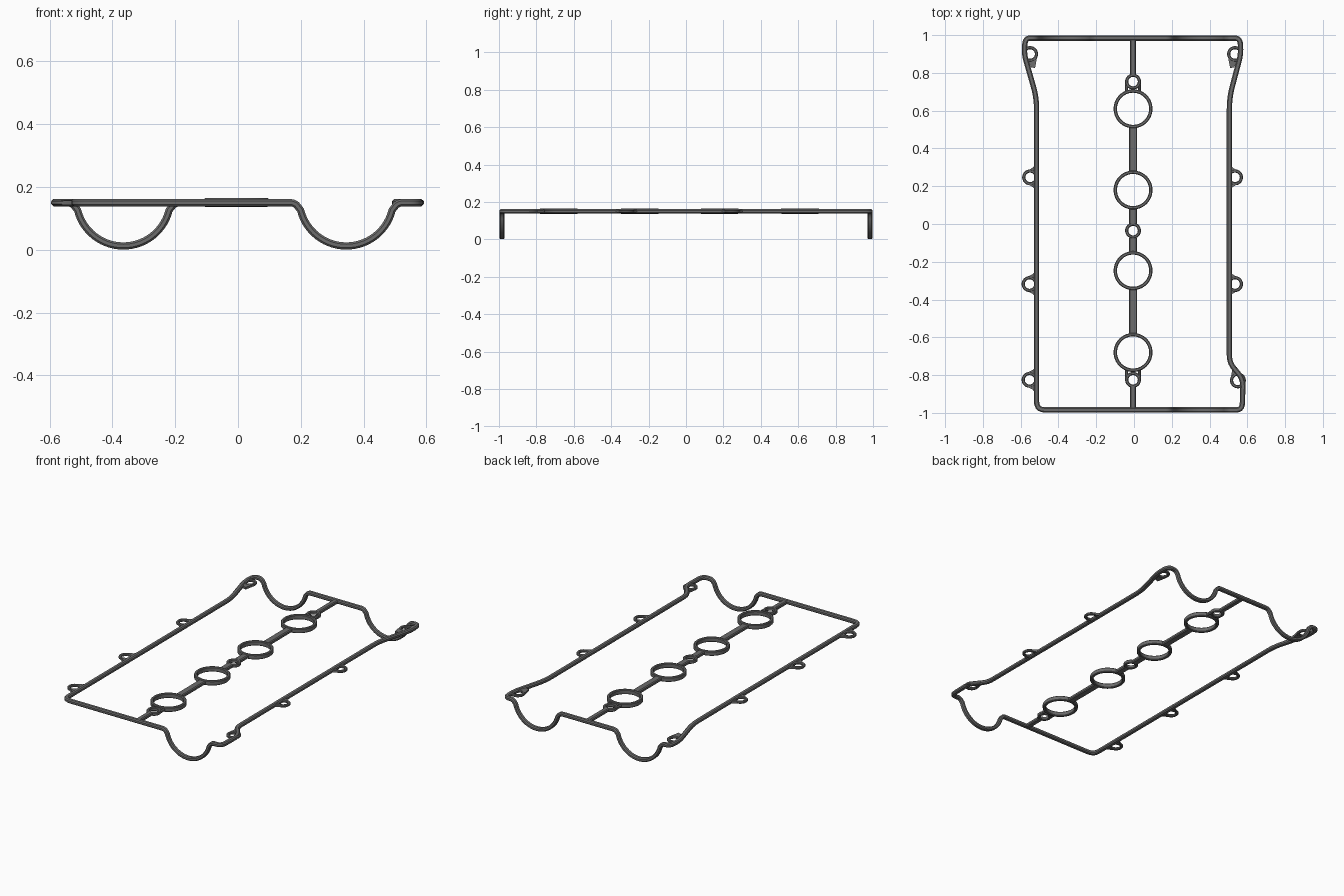
import bpy, bmesh
from math import sin, cos, pi, radians
from mathutils import Vector

cube = bpy.data.objects.get("Cube")
if cube:
    bpy.data.objects.remove(cube)

rubber = bpy.data.materials.new("dark grey rubber")
rubber.use_nodes = True
GREY = (0.15, 0.15, 0.15, 1)
rubber.diffuse_color = GREY
rubber.node_tree.nodes["Principled BSDF"].inputs["Base Color"].default_value = GREY

Z = 0.15       # mid height of the flat seal
CX = -0.005    # centre line of the middle rail


def finish(name, bm):
    bmesh.ops.recalc_face_normals(bm, faces=bm.faces)
    mesh = bpy.data.meshes.new(name)
    bm.to_mesh(mesh)
    bm.free()
    obj = bpy.data.objects.new(name, mesh)
    bpy.context.collection.objects.link(obj)
    mesh.materials.append(rubber)
    bpy.ops.object.select_all(action='DESELECT')
    obj.select_set(True)
    bpy.context.view_layer.objects.active = obj
    bpy.ops.object.shade_smooth_by_angle(angle=radians(35))
    return obj


def section(w, h, c):
    """Chamfered rectangle, w wide and h high."""
    a, b = w / 2, h / 2
    return [(a, c - b), (a, b - c), (a - c, b), (c - a, b),
            (-a, b - c), (-a, c - b), (c - a, -b), (a - c, -b)]


def loft(bm, rings, closed):
    """Skin a row of vertex loops; cap the ends if open."""
    loops = [[bm.verts.new(p) for p in ring] for ring in rings]
    n = len(loops[0])
    for i in range(len(loops) - (0 if closed else 1)):
        a, b = loops[i], loops[(i + 1) % len(loops)]
        for j in range(n):
            k = (j + 1) % n
            bm.faces.new((a[j], a[k], b[k], b[j]))
    if not closed:
        bm.faces.new(loops[0])
        bm.faces.new(loops[-1])


def fillet(points):
    """Round each (point, radius) corner of a closed path."""
    out = []
    for i, (p, r) in enumerate(points):
        a, b = points[i - 1][0], points[(i + 1) % len(points)][0]
        if r == 0:
            out.append(p)
            continue
        s = p + (a - p).normalized() * min(r, (a - p).length * 0.45)
        e = p + (b - p).normalized() * min(r, (b - p).length * 0.45)
        for t in (0, 0.2, 0.4, 0.6, 0.8, 1):
            out.append(s * (1 - t) ** 2 + p * 2 * t * (1 - t) + e * t * t)
    return out


def arch(cx, y, direction):
    """Half-round dip in an end of the seal, run along +x or -x."""
    r, top = 0.15, 0.162
    pts = [(Vector((cx - direction * (r + 0.014), y, Z)), 0.018)]
    for i in range(29):
        t = pi + radians(14) + (pi - radians(28)) * i / 28
        pts.append((Vector((cx + direction * r * cos(t), y, top + r * sin(t))), 0))
    pts.append((Vector((cx + direction * (r + 0.014), y, Z)), 0.018))
    return pts


def flat(x, y, r):
    return [(Vector((x, y, Z)), r)]


# Outer seal: one bead swept round the perimeter
END = 0.984
path = (flat(-0.516, -END, 0.045) + arch(0.345, -END, 1)
        + flat(0.573, -END, 0.04) + flat(0.577, -0.82, 0.04)
        + flat(0.505, -0.735, 0.04) + flat(0.505, 0.67, 0.06)
        + flat(0.566, 0.90, 0.04) + flat(0.562, END, 0.045)
        + arch(0.345, END, -1) + arch(-0.365, END, -1)
        + flat(-0.576, END, 0.045) + flat(-0.582, 0.90, 0.04)
        + flat(-0.516, 0.67, 0.06))
path = fillet(path)
rings = []
for i, p in enumerate(path):
    before = (p - path[i - 1]).normalized()
    after = (path[(i + 1) % len(path)] - p).normalized()
    tangent = (before + after).normalized()
    side = Vector((tangent.y, -tangent.x, 0)).normalized()
    up = side.cross(tangent)
    rings.append([p + side * u + up * v for u, v in section(0.028, 0.023, 0.006)])
bm = bmesh.new()
loft(bm, rings, True)
finish("outer_seal", bm)


def ring(name, x, y, outer, inner, height, z=Z, steps=40):
    """Round eyelet with chamfered edges."""
    bm = bmesh.new()
    mid, w = (outer + inner) / 2, outer - inner
    rows = []
    for i in range(steps):
        t = 2 * pi * i / steps
        rows.append([Vector((x + (mid + u) * cos(t), y + (mid + u) * sin(t), z + v))
                     for u, v in section(w, height, 0.004)])
    loft(bm, rows, True)
    return finish(name, bm)


def bar(name, x, y0, y1, width, height):
    """Straight rail along y."""
    bm = bmesh.new()
    loft(bm, [[Vector((x + u, y, Z + v)) for u, v in section(width, height, 0.005)]
              for y in (y0, y1)], False)
    return finish(name, bm)


def plate(name, outline, height):
    bm = bmesh.new()
    loft(bm, [[Vector((x, y, Z + s * height / 2)) for x, y in outline]
              for s in (-1, 1)], False)
    return finish(name, bm)


# Bolt eyelets along both sides, with webs running into the bead
for side, rim, holes in (
        ("right", -0.516, ((-0.55, 0.247), (-0.553, -0.318), (-0.553, -0.825))),
        ("left", 0.505, ((0.535, 0.247), (0.535, -0.318)))):
    for x, y in holes:
        ring(side + "_bolt_eyelet", x, y, 0.042, 0.025, 0.016)
        out = x - rim
        for s in (-1, 1):
            plate(side + "_eyelet_web", [
                (rim, y + s * 0.026), (rim, y + s * 0.075),
                (rim + out * 0.55, y + s * 0.052),
                (x + out * 0.25, y + s * 0.039), (x, y + s * 0.027)], 0.014)

# Corner eyelets sit just inside the bead
for name, x, y in (("back_right", -0.55, 0.90), ("back_left", 0.535, 0.90),
                   ("front_left", 0.55, -0.828)):
    ring(name + "_bolt_eyelet", x, y, 0.042, 0.025, 0.016)
    inward = 1 if x < 0 else -1
    s = -1 if y > 0 else 1
    plate(name + "_eyelet_web", [
        (x + inward * 0.038, y + s * 0.012), (x + inward * 0.026, y + s * 0.075),
        (x + inward * 0.005, y + s * 0.07), (x - inward * 0.015, y + s * 0.03),
        (x + inward * 0.014, y + s * 0.026)], 0.014)

# Middle rail: four large rings, three small eyelets and the rails between
wells = (0.61, 0.18, -0.247, -0.68)
for y in wells:
    ring("plug_well_ring", CX, y, 0.103, 0.085, 0.029, Z + 0.001, 56)
for y in (0.754, -0.035, -0.825):
    ring("middle_bolt_eyelet", CX, y, 0.042, 0.025, 0.022)
for y0, y1, w in ((0.275, 0.515, 0.044), (0.003, 0.085, 0.042),
                  (-0.152, -0.073, 0.042), (-0.585, -0.342, 0.044),
                  (0.79, 0.975, 0.032), (-0.975, -0.861, 0.032)):
    bar("middle_rail", CX, y0, y1, w, 0.022)
for y0, y1 in ((0.695, 0.754), (-0.825, -0.765)):
    for s in (-1, 1):
        bar("eyelet_cheek", CX + s * 0.0335, y0, y1, 0.016, 0.02)
